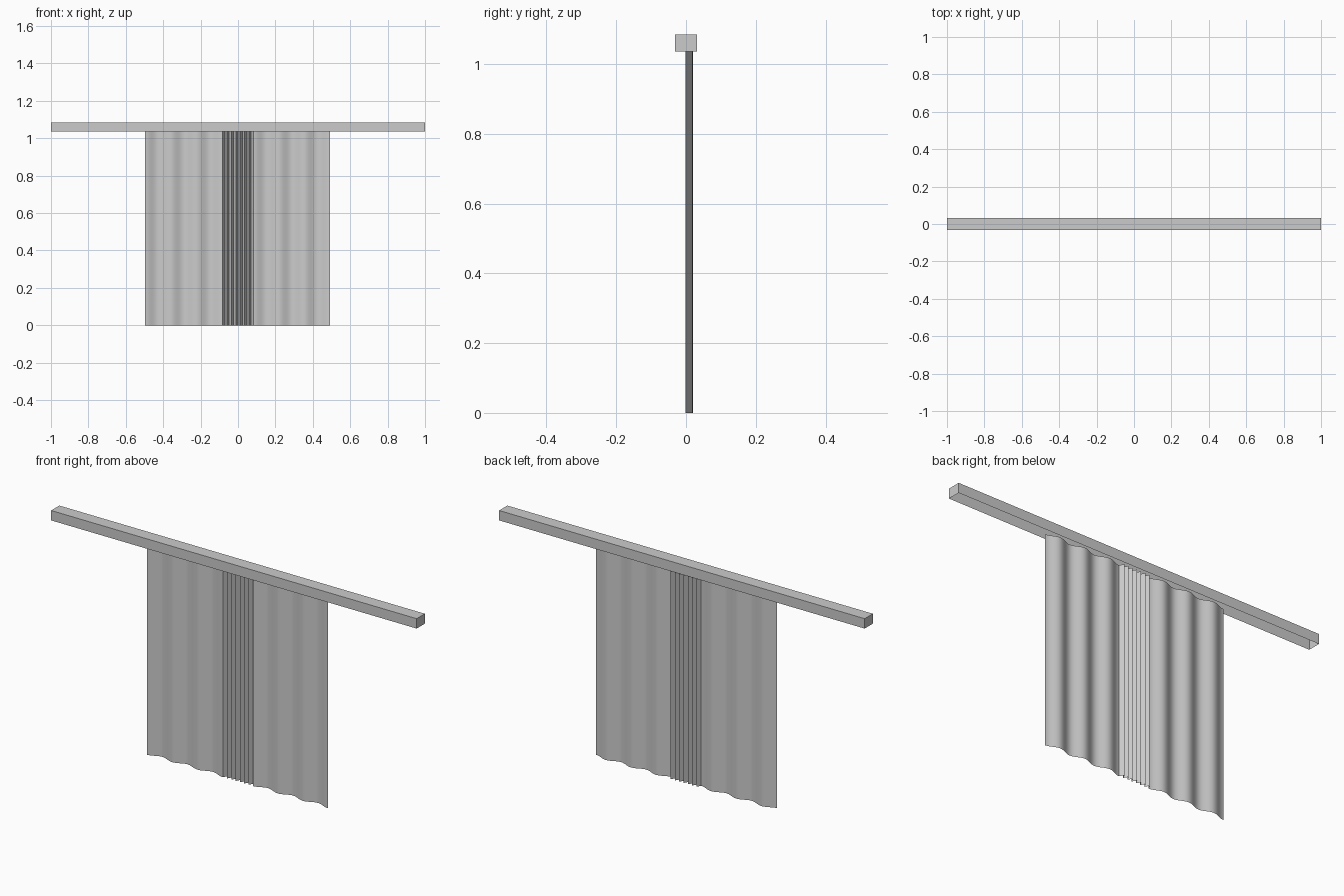
import bpy, bmesh, math

if "Cube" in bpy.data.objects:
    bpy.data.objects.remove(bpy.data.objects["Cube"])

RAIL_BOTTOM, RAIL_TOP = 1.036, 1.085


def finish(name, bm, smooth=False):
    mesh = bpy.data.meshes.new(name)
    bm.to_mesh(mesh)
    bm.free()
    ob = bpy.data.objects.new(name, mesh)
    bpy.context.collection.objects.link(ob)
    if smooth:
        bpy.context.view_layer.objects.active = ob
        ob.select_set(True)
        bpy.ops.object.shade_smooth_by_angle(angle=math.radians(35))
        ob.select_set(False)
    return ob


# Pelmet rail: box open underneath
bm = bmesh.new()
bmesh.ops.create_cube(bm, size=1)
for v in bm.verts:
    v.co.x *= 2.0
    v.co.y *= 0.064
    v.co.z = RAIL_TOP if v.co.z > 0 else RAIL_BOTTOM
bm.normal_update()
bmesh.ops.delete(bm, geom=[f for f in bm.faces if f.normal.z < -0.9],
                 context='FACES_ONLY')
finish("curtain_rail", bm)

# Curtain outline: broad soft waves at the sides, tight pleats in the middle
LEFT, RIGHT, GATHER = -0.497, 0.493, 0.082
Y_MID, AMP = 0.009, 0.0105


def waves(x0, x1, periods, steps):
    n = periods * steps
    return [(x0 + (x1 - x0) * i / n,
             Y_MID - AMP * math.cos(2 * math.pi * i / steps))
            for i in range(n + 1)]


profile = (waves(LEFT, -GATHER, 3, 12)
           + waves(-GATHER, GATHER, 7, 4)[1:]
           + waves(GATHER, RIGHT, 3, 12)[1:])

# Curtain cloth: single sheet hung from the rail
bm = bmesh.new()
bottom = [bm.verts.new((x, y, 0)) for x, y in profile]
top = [bm.verts.new((x, y, RAIL_BOTTOM)) for x, y in profile]
for i in range(len(profile) - 1):
    bm.faces.new((bottom[i], bottom[i + 1], top[i + 1], top[i]))
finish("curtain", bm, smooth=True)
